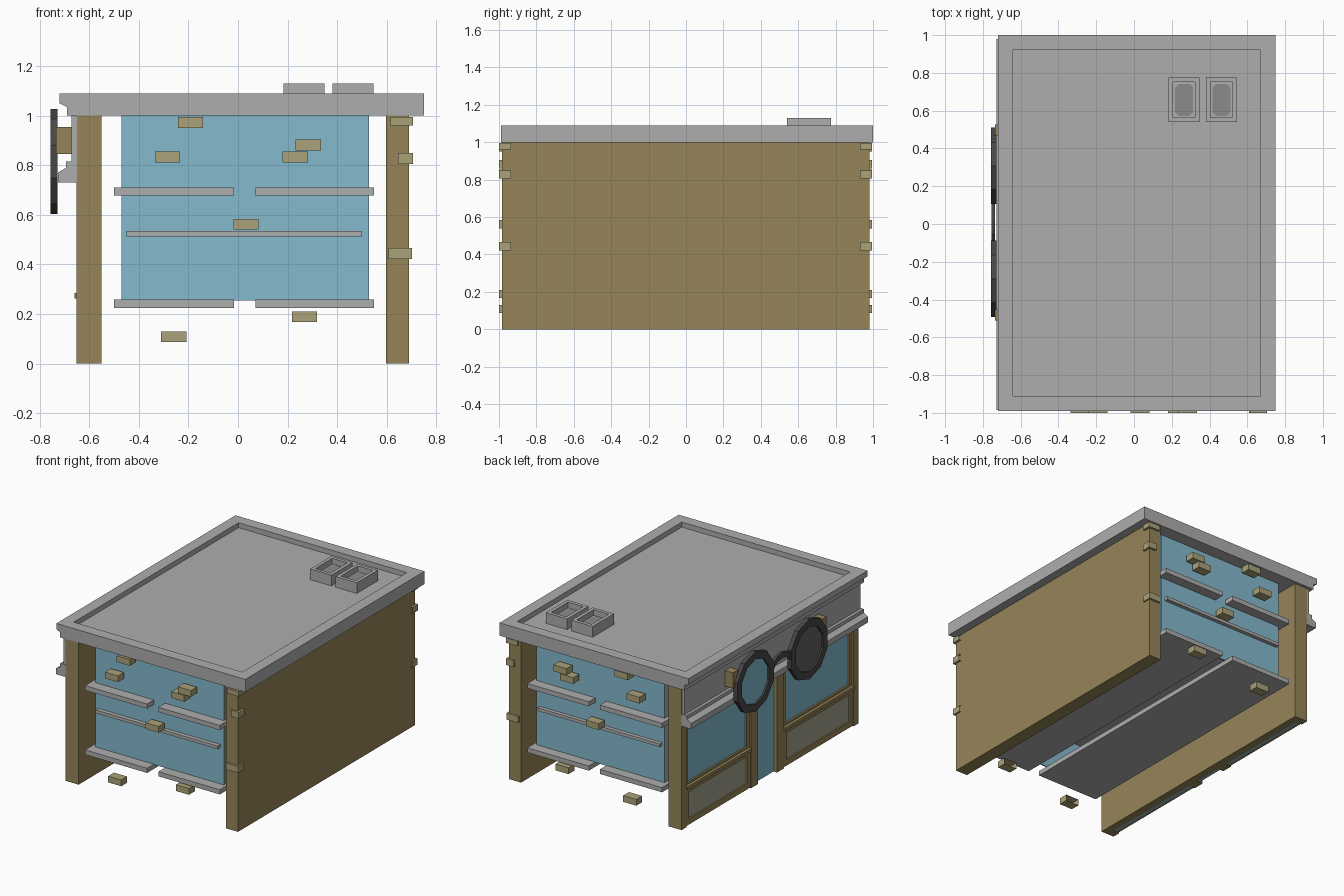
import bpy, bmesh, math

if "Cube" in bpy.data.objects:
    bpy.data.objects.remove(bpy.data.objects["Cube"])


def material(name, r, g, b):
    m = bpy.data.materials.new(name)
    m.diffuse_color = (r, g, b, 1)
    m.use_nodes = True
    m.node_tree.nodes["Principled BSDF"].inputs["Base Color"].default_value = m.diffuse_color
    return m


GREY = material("stone grey", .42, .42, .42)
BROWN = material("ochre brown", .305, .235, .098)
BRICK = material("pale brick", .405, .365, .19)
GLASS = material("glass blue", .23, .49, .61)
PANEL = material("beige panel", .37, .355, .27)
DARK = material("frame black", .065, .065, .065)
LENS = material("dark lens", .12, .12, .12)
VENT = material("vent grey", .26, .26, .26)


def finish(name, bm, mat):
    bmesh.ops.recalc_face_normals(bm, faces=bm.faces[:])
    me = bpy.data.meshes.new(name)
    bm.to_mesh(me)
    bm.free()
    me.materials.append(mat)
    ob = bpy.data.objects.new(name, me)
    bpy.context.collection.objects.link(ob)
    return ob


def box(name, x, y, z, mat):
    bm = bmesh.new()
    bmesh.ops.create_cube(bm, size=1)
    for v in bm.verts:
        v.co = [(r[0] + r[1]) / 2 + c * (r[1] - r[0]) for r, c in zip((x, y, z), v.co)]
    return finish(name, bm, mat)


def prism_y(name, prof, y0, y1, mat):
    """Extrude an (x, z) profile along y."""
    bm = bmesh.new()
    f = bm.faces.new([bm.verts.new((x, y0, z)) for x, z in prof])
    new = bmesh.ops.extrude_face_region(bm, geom=[f])["geom"]
    bmesh.ops.translate(bm, vec=(0, y1 - y0, 0),
                        verts=[v for v in new if isinstance(v, bmesh.types.BMVert)])
    return finish(name, bm, mat)


def tray(name, x, y, z0, z1, rim, floor, mat):
    """Open-topped block: outer walls, flat rim, sunk floor."""
    def loop(i, z):
        return [bm.verts.new(c) for c in ((x[0] + i, y[0] + i, z), (x[1] - i, y[0] + i, z),
                                          (x[1] - i, y[1] - i, z), (x[0] + i, y[1] - i, z))]
    bm = bmesh.new()
    rings = [loop(0, z0), loop(0, z1), loop(rim, z1), loop(rim, floor)]
    for a, b in zip(rings, rings[1:]):
        for i in range(4):
            bm.faces.new((a[i], a[(i + 1) % 4], b[(i + 1) % 4], b[i]))
    bm.faces.new(rings[0])
    bm.faces.new(rings[-1])
    return finish(name, bm, mat)


def strip_frame(name, outer, inner, x0, x1, mat, closed=True):
    """Flat band in the yz plane between two point loops, thickened along x."""
    bm = bmesh.new()
    n = len(outer)
    rows = [[bm.verts.new((x, *p)) for p in pts]
            for x, pts in ((x0, outer), (x1, outer), (x1, inner), (x0, inner))]
    for i in range(n if closed else n - 1):
        j = (i + 1) % n
        for k in range(4):
            a, b = rows[k], rows[(k + 1) % 4]
            bm.faces.new((a[i], a[j], b[j], b[i]))
    if not closed:
        for i in (0, n - 1):
            bm.faces.new([r[i] for r in rows])
    return finish(name, bm, mat)


def rect(y0, y1, z0, z1):
    return [(y0, z0), (y1, z0), (y1, z1), (y0, z1)]


# Roof with sunk top and stepped cornice on the shop side
tray("roof", (-.72, .75), (-.99, 1), 1.05, 1.09, .08, 1.055, GREY)
prism_y("roof_cornice", [(-.72, 1.05), (-.69, 1.035), (-.69, 1), (.75, 1), (.75, 1.05)], -.99, 1, GREY)

# Rooftop vents
for i, x in enumerate((.183, .381)):
    tray(f"vent_{i}", (x, x + .165), (.54, .775), 1.05, 1.13, .024, 1.09, GREY)
    bm = bmesh.new()
    cx, cy, hw, hh, c = x + .082, .657, .048, .085, .02
    bm.faces.new([bm.verts.new((cx + a, cy + b, 1.093)) for a, b in (
        (-hw, -hh + c), (-hw + c, -hh), (hw - c, -hh), (hw, -hh + c),
        (hw, hh - c), (hw - c, hh), (-hw + c, hh), (-hw, hh - c))])
    finish(f"vent_grille_{i}", bm, VENT)

# Long walls
box("back_wall", (.597, .69), (-.985, .98), (0, 1), BROWN)
box("shop_wall", (-.605, -.55), (-.985, .98), (0, 1), BROWN)
box("shop_glazing", (-.628, -.605), (-.95, .945), (.003, .74), GLASS)
box("shop_upper_wall", (-.65, -.605), (-.985, .98), (.74, 1), BROWN)

# Shop front pillars, window frames and base panels
for i, (a, b) in enumerate(((-.985, -.93), (-.16, -.08), (.13, .21), (.925, .98))):
    box(f"pillar_{i}", (-.652, -.605), (a, b), (0, .74), BROWN)
for i, (a, b) in enumerate(((-.93, -.16), (.21, .925))):
    strip_frame(f"window_frame_{i}", rect(a, b, .27, .74), rect(a + .03, b - .03, .3, .71),
                -.64, -.62, BROWN)
    strip_frame(f"base_frame_{i}", rect(a, b, .005, .27), rect(a + .035, b - .035, .045, .235),
                -.648, -.615, BROWN)
    box(f"base_panel_{i}", (-.638, -.63), (a + .03, b - .03), (.04, .24), PANEL)
    box(f"window_ledge_{i}", (-.66, -.62), (a, b), (.262, .285), BROWN)

# Sign board with lower cornice
box("sign_board", (-.672, -.645), (-.98, .975), (.74, 1.0), GREY)
prism_y("sign_cornice", [(-.645, .73), (-.727, .73), (-.727, .77), (-.693, .79),
                         (-.693, .815), (-.645, .815)], -.985, .98, GREY)

# Spectacles sign: ten-sided rims, lenses, bridge and mounts
ZC, SIDES = .815, 10


def ring(y, r):
    return [(y + r * math.cos(math.tau * k / SIDES + math.pi / 10),
             ZC + r * math.sin(math.tau * k / SIDES + math.pi / 10)) for k in range(SIDES)]


for side, cy, mat in (("left", .308, GLASS), ("right", -.29, LENS)):
    strip_frame(f"rim_{side}", ring(cy, .212), ring(cy, .158), -.757, -.728, DARK)
    bm = bmesh.new()
    lo, hi = [[bm.verts.new((x, *p)) for p in ring(cy, .165)] for x in (-.732, -.745)]
    bm.faces.new(lo)
    bm.faces.new(hi)
    for k in range(SIDES):
        j = (k + 1) % SIDES
        bm.faces.new((lo[k], lo[j], hi[j], hi[k]))
    finish(f"lens_{side}", bm, mat)
    s = 1 if cy > 0 else -1
    box(f"mount_{side}", (-.735, -.67), sorted((cy + s * .16, cy + s * .22)), (.845, .955), BROWN)
arc = [math.pi * k / 6 for k in range(7)]
strip_frame("bridge", [(.009 + .115 * math.cos(t), .82 + .085 * math.sin(t)) for t in arc],
            [(.009 + .09 * math.cos(t), .82 + .045 * math.sin(t)) for t in arc],
            -.755, -.735, DARK, closed=False)

# Inner core: grey sides, blue glazed ends
for n, x in (("left", -.47), ("right", .522)):
    box(f"core_side_{n}", (x, x + .006), (-.9, .9), (.255, 1), GREY)
for n, y in (("front", -.91), ("rear", .9)):
    box(f"end_glass_{n}", (-.47, .528), (y, y + .008), (.255, 1), GLASS)

# Long shelves running through both ends
for n, z in (("floor", .225), ("middle", .677)):
    for m, a, b in (("left", -.5, -.017), ("right", .07, .548)):
        box(f"{n}_shelf_{m}", (a, b), (-.985, .98), (z, z + .033), GREY)
box("glazing_bar", (-.45, .5), (-.94, .935), (.513, .535), GREY)

# Accent bricks on both ends: (left x, bottom z, width)
BRICKS = [(-.243, .95, .102), (-.335, .811, .102), (.18, .811, .102), (.232, .86, .102),
          (-.018, .54, .1), (.217, .167, .102), (-.31, .086, .102),
          (.615, .96, .09), (.645, .805, .06), (.608, .422, .093)]
for i, (x, z, w) in enumerate(BRICKS):
    for n, y in (("front", (-1, -.935)), ("rear", (.93, .995))):
        ob = box(f"brick_{n}_{i}", (x, x + w), y, (z, z + (.035 if i == 7 else .044)), BRICK)
        # open inner side
        bm = bmesh.new()
        bm.from_mesh(ob.data)
        s = 1 if n == "front" else -1
        bmesh.ops.delete(bm, geom=[f for f in bm.faces if f.normal.y * s > .9], context="FACES")
        bm.to_mesh(ob.data)
        bm.free()
